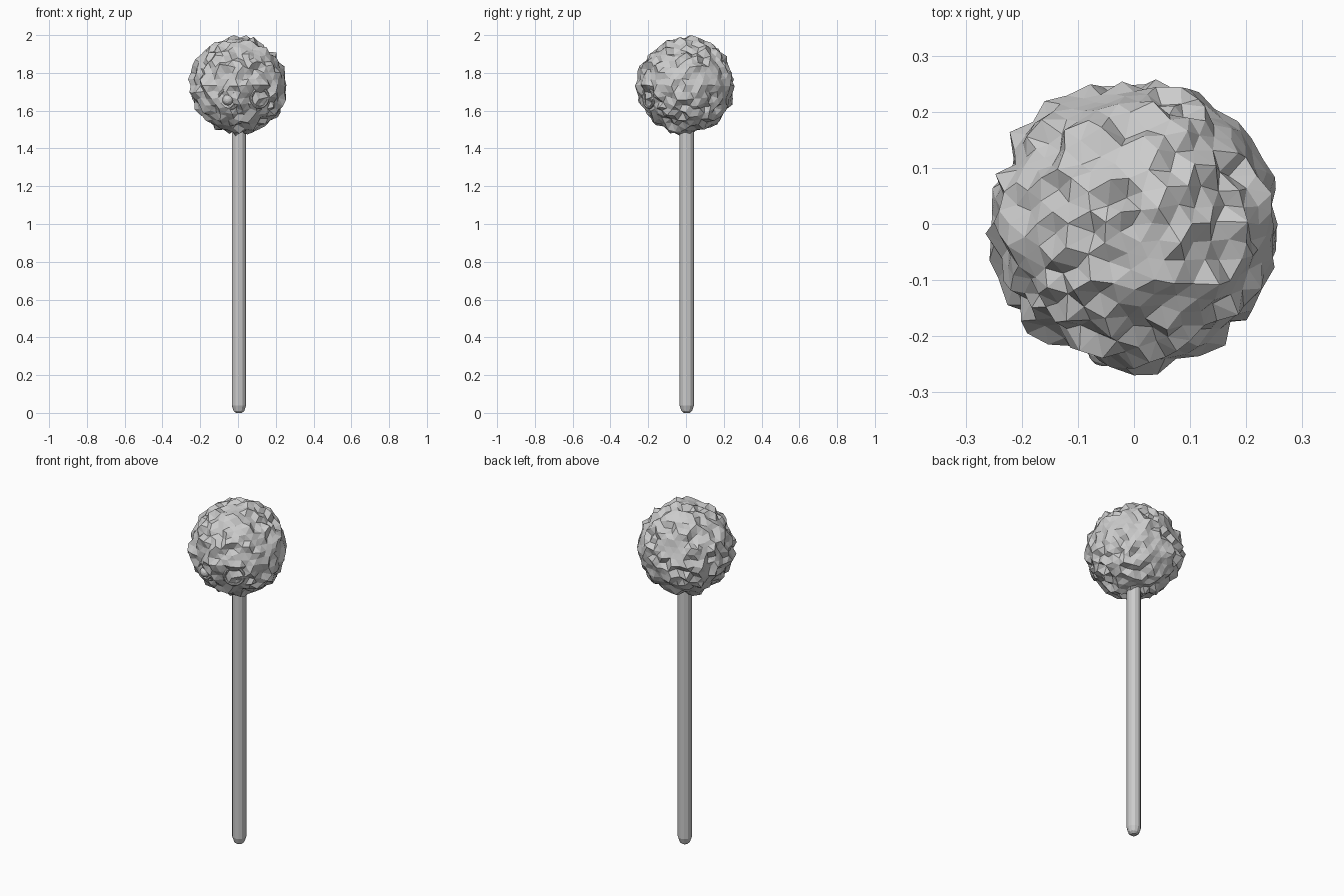
import bpy, bmesh, math, random
from mathutils import Vector, noise

cube = bpy.data.objects.get("Cube")
if cube:
    bpy.data.objects.remove(cube)

random.seed(4)
CENTER = Vector((0, 0, 1.733))

grey = bpy.data.materials.new("light_grey")
grey.use_nodes = True
grey.diffuse_color = (0.6, 0.6, 0.6, 1)
grey.node_tree.nodes["Principled BSDF"].inputs["Base Color"].default_value = (0.6, 0.6, 0.6, 1)


def finish(obj, name):
    obj.name = obj.data.name = name
    obj.data.materials.append(grey)
    return obj


def from_bmesh(bm, name):
    bmesh.ops.recalc_face_normals(bm, faces=bm.faces)
    mesh = bpy.data.meshes.new(name)
    bm.to_mesh(mesh)
    bm.free()
    obj = bpy.data.objects.new(name, mesh)
    bpy.context.collection.objects.link(obj)
    return finish(obj, name)


# Crumbly ball: faceted sphere pushed in and out by noise into rounded lumps
bm = bmesh.new()
bmesh.ops.create_icosphere(bm, subdivisions=4, radius=1)
for v in bm.verts:
    n = v.co.normalized()
    lumps = 0.018 * noise.noise(n * 4.7) + 0.030 * noise.noise(n * 8.3 + Vector((3, 1, 7)))
    jitter = Vector([random.uniform(-0.005, 0.005) for _ in range(3)])
    r = 0.250 + lumps + random.uniform(-0.008, 0.008)
    v.co = CENTER + n * max(0.226, min(r, 0.272)) + jitter
# Raise the crown to its final height
crown = [v for v in bm.verts if v.co.z > CENTER.z]
extent = max(v.co.z for v in crown) - CENTER.z
for v in crown:
    v.co.z = CENTER.z + (v.co.z - CENTER.z) * (2 - CENTER.z) / extent
from_bmesh(bm, "crumbly_ball")

# Stick: lathed profile with a rounded foot
profile = [(0.016, 0), (0.028, 0.010), (0.038, 0.04), (0.038, 1.6)]
SIDES = 12
bm = bmesh.new()
rings = [[bm.verts.new((0.005 + r * math.cos(math.tau * i / SIDES),
                        0.004 + r * math.sin(math.tau * i / SIDES), z))
          for i in range(SIDES)] for r, z in profile]
for low, high in zip(rings, rings[1:]):
    for i in range(SIDES):
        j = (i + 1) % SIDES
        bm.faces.new((low[i], low[j], high[j], high[i]))
bm.faces.new(rings[0][::-1])
bm.faces.new(rings[-1])
from_bmesh(bm, "stick")


# Face details: small beads in rings, mostly sunk into the front of the ball
def eye(side, x, z, ring_depth, bead_depth, tilt):
    y = -math.sqrt(0.25 ** 2 - x ** 2 - (z - CENTER.z) ** 2)
    out = (Vector((x, y, z)) - CENTER).normalized()
    turn = (out + Vector((0, 0, tilt))).to_track_quat('Z', 'Y').to_euler()
    bpy.ops.mesh.primitive_torus_add(location=CENTER + out * ring_depth, rotation=turn,
                                     major_radius=0.052, minor_radius=0.008,
                                     major_segments=24, minor_segments=8)
    finish(bpy.context.object, side + "_eye_ring")
    bpy.ops.mesh.primitive_uv_sphere_add(location=CENTER + out * bead_depth, rotation=turn,
                                         radius=0.03, segments=12, ring_count=8)
    finish(bpy.context.object, side + "_eye_bead")


eye("right", -0.055, 1.655, 0.236, 0.242, 0.1)
eye("left", 0.12, 1.665, 0.238, 0.205, 0.2)
